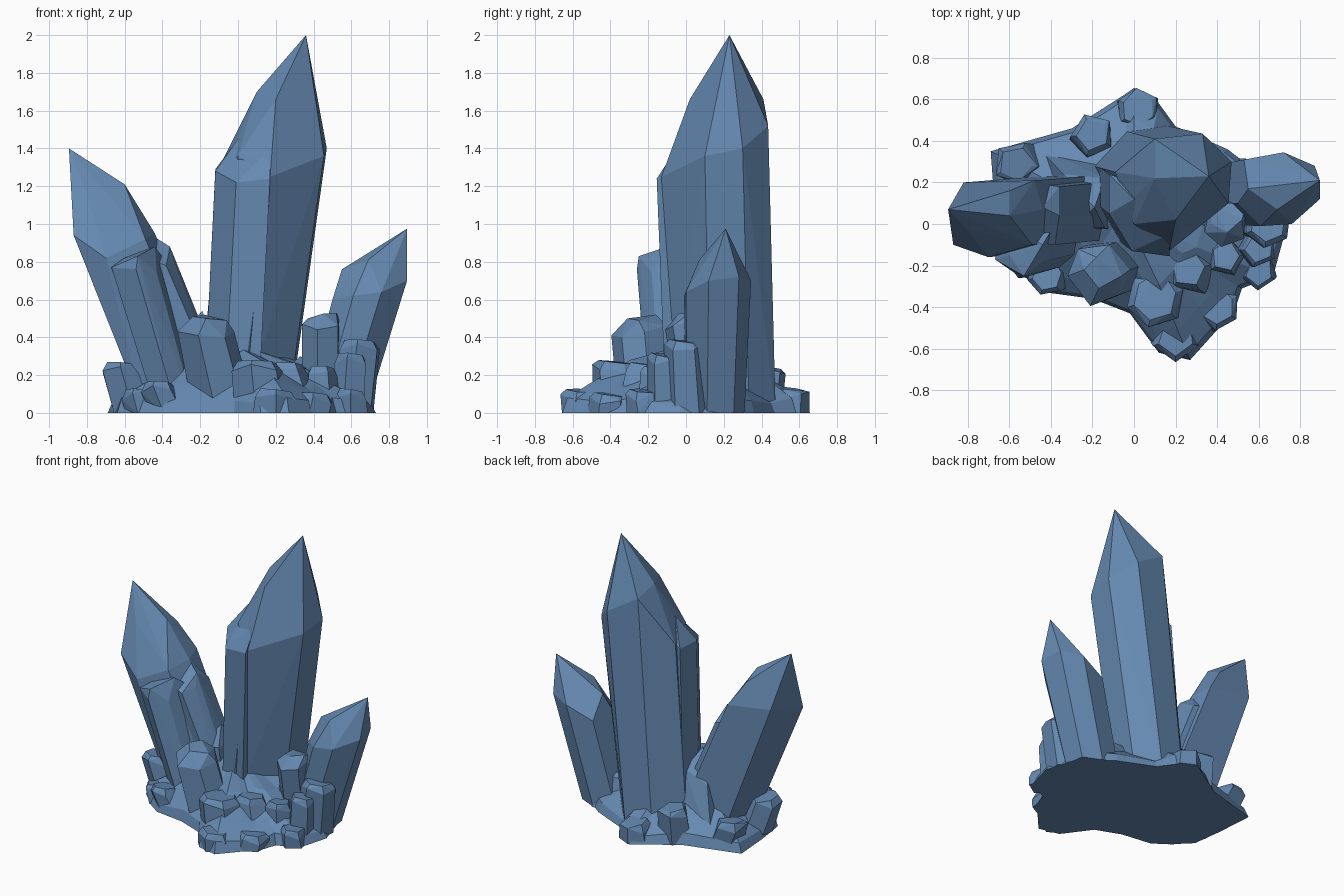
import bpy, bmesh
from math import cos, sin, tau
from mathutils import Vector

mat = bpy.data.materials.new("slate blue crystal")
mat.diffuse_color = (0.13, 0.25, 0.44, 1)


def finish(name, bm):
    bmesh.ops.recalc_face_normals(bm, faces=bm.faces)
    me = bpy.data.meshes.new(name)
    bm.to_mesh(me)
    bm.free()
    me.materials.append(mat)
    ob = bpy.data.objects.new(name, me)
    bpy.context.collection.objects.link(ob)
    return ob


def crystal(name, foot, scale, shoulder, apex, z0=0.0):
    """Leaning faceted prism: shoulder ring, scaled copy at the foot, apex points."""
    c = sum((Vector(p) for p in shoulder), Vector()) / len(shoulder)
    pts = [Vector(p) for p in shoulder + apex]
    for p in shoulder:
        pts.append(Vector((foot[0] + (p[0] - c.x) * scale[0],
                           foot[1] + (p[1] - c.y) * scale[1], z0)))
    bm = bmesh.new()
    for p in pts:
        bm.verts.new(p)
    res = bmesh.ops.convex_hull(bm, input=bm.verts[:])
    junk = {g for g in res["geom_interior"] + res["geom_unused"] if isinstance(g, bmesh.types.BMVert)}
    bmesh.ops.delete(bm, geom=list(junk), context='VERTS')
    bmesh.ops.dissolve_limit(bm, angle_limit=0.06, verts=bm.verts[:], edges=bm.edges[:])
    return finish(name, bm)


# tall main crystal and the fused step on its front left
crystal("main_crystal", (0.045, 0.225), (0.86, 1.04),
        [(0.47, 0.30, 1.40), (0.455, 0.10, 1.36), (0.17, -0.13, 1.25), (0.0, 0.0, 1.36),
         (-0.09, 0.25, 1.32), (0.10, 0.41, 1.66), (0.33, 0.435, 1.52)],
        [(0.36, 0.23, 2.0), (0.10, 0.22, 1.70), (0.20, 0.02, 1.66), (0.0, 0.13, 1.45)])
crystal("main_crystal_step", (-0.05, 0.08), (1.0, 1.0),
        [(0.17, -0.155, 1.24), (-0.01, -0.13, 1.22), (-0.12, 0.05, 1.28), (-0.12, 0.24, 1.29),
         (0.15, 0.15, 1.40)],
        [(0.0, 0.12, 1.45), (0.17, -0.05, 1.40)])

# left crystal with fused side crystals
crystal("left_crystal", (-0.24, 0.06), (1.08, 0.95),
        [(-0.87, -0.10, 0.94), (-0.70, -0.16, 0.82), (-0.49, -0.10, 0.92), (-0.44, 0.07, 0.95),
         (-0.48, 0.21, 0.97), (-0.82, 0.20, 1.02)],
        [(-0.895, 0.07, 1.40), (-0.60, 0.04, 1.21), (-0.60, 0.16, 1.15), (-0.80, -0.03, 1.16)])
crystal("left_crystal_front", (-0.31, -0.08), (0.85, 0.85),
        [(-0.67, -0.17, 0.77), (-0.54, -0.26, 0.76), (-0.43, -0.18, 0.74), (-0.38, 0.0, 0.80), (-0.62, 0.0, 0.82)],
        [(-0.53, -0.25, 0.83), (-0.44, -0.10, 0.88), (-0.60, -0.15, 0.82)])
crystal("left_crystal_side", (-0.08, 0.07), (1.0, 1.0),
        [(-0.50, -0.09, 0.82), (-0.38, -0.10, 0.78), (-0.34, 0.0, 0.80), (-0.36, 0.18, 0.80), (-0.50, 0.2, 0.84)],
        [(-0.36, 0.04, 0.88), (-0.44, 0.08, 0.93)])

# right crystal and its low neighbour
crystal("right_crystal", (0.51, 0.15), (0.85, 0.88),
        [(0.895, 0.12, 0.70), (0.76, 0.0, 0.64), (0.61, -0.01, 0.62), (0.50, 0.10, 0.60),
         (0.53, 0.31, 0.62), (0.72, 0.345, 0.70), (0.87, 0.28, 0.72)],
        [(0.895, 0.21, 0.975), (0.55, 0.17, 0.76), (0.69, 0.07, 0.81)])
crystal("right_inner_crystal", (0.44, 0.07), (1, 1),
        [(0.34, -0.04, 0.47), (0.42, -0.11, 0.44), (0.53, -0.07, 0.46), (0.54, 0.1, 0.5), (0.37, 0.1, 0.5)],
        [(0.37, 0.0, 0.50), (0.45, -0.04, 0.525), (0.52, 0.02, 0.53)])


def shard(name, foot, top, r, n, turn, cap=0.75, drop=0.045):
    """Small blunt shard: n-sided prism from foot to top with a chamfered end."""
    ring, capped = [], []
    for i in range(n):
        a = turn + tau * i / n
        ring.append((top[0] + r * cos(a), top[1] + r * sin(a), top[2] - drop * (1 + 0.5 * cos(2 * a + turn))))
        capped.append((top[0] + r * cap * cos(a), top[1] + r * cap * sin(a), top[2] - 0.012 * (1 + sin(a + turn))))
    crystal(name, foot, (1.1, 1.1), ring, capped)


# front blocks
crystal("front_block", (-0.07, -0.20), (1.1, 1.0),
        [(-0.32, -0.25, 0.43), (-0.21, -0.395, 0.41), (-0.07, -0.34, 0.40), (-0.02, -0.22, 0.43),
         (-0.12, -0.10, 0.46), (-0.27, -0.12, 0.46)],
        [(-0.24, -0.22, 0.51), (-0.17, -0.31, 0.50), (-0.06, -0.25, 0.49), (-0.18, -0.16, 0.52)])
for i, s in enumerate([
    # foot, top, radius, sides, turn
    ((0.13, -0.34), (0.10, -0.36, 0.28), 0.14, 6, 0.3),
    ((0.20, -0.53), (0.20, -0.55, 0.13), 0.115, 5, 0.95),
    ((0.33, -0.26), (0.26, -0.22, 0.27), 0.11, 5, 0.2),
    ((0.38, -0.40), (0.40, -0.40, 0.11), 0.11, 6, 0.5),
    ((0.60, 0.02), (0.645, 0.0, 0.39), 0.115, 6, 0.4),
    ((0.58, -0.11), (0.60, -0.12, 0.32), 0.09, 5, 0.7),
    ((0.45, -0.16), (0.44, -0.16, 0.25), 0.09, 5, 0.1),
    ((0.60, -0.22), (0.60, -0.235, 0.13), 0.085, 5, 0.9),
    ((-0.36, -0.22), (-0.42, -0.25, 0.17), 0.095, 6, 0.2),
    ((-0.50, -0.17), (-0.53, -0.18, 0.13), 0.085, 5, 0.6),
    ((-0.55, 0.0), (-0.62, -0.03, 0.27), 0.11, 6, 0.5),
    ((-0.50, 0.27), (-0.57, 0.29, 0.20), 0.11, 5, 2.4),
    ((-0.20, 0.40), (-0.20, 0.43, 0.25), 0.105, 5, 0.7),
    ((0.02, 0.54), (0.02, 0.55, 0.14), 0.105, 6, 0.6),
]):
    shard("small_shard_%02d" % (i + 1), *s)

# rough base: outline rings rising to a mound
outline = [(0.73, -0.03), (0.67, -0.25), (0.52, -0.31), (0.48, -0.43), (0.40, -0.51), (0.27, -0.655),
           (0.12, -0.62), (-0.02, -0.43), (-0.20, -0.36), (-0.42, -0.33), (-0.52, -0.26), (-0.64, -0.14),
           (-0.67, 0.08), (-0.69, 0.35), (-0.30, 0.46), (-0.05, 0.62), (0.0, 0.655), (0.12, 0.58),
           (0.20, 0.47), (0.45, 0.36), (0.66, 0.20)]
bm = bmesh.new()
rings = []
for k, z in ((1.0, 0.0), (0.96, 0.05), (0.78, 0.125), (0.45, 0.25)):
    rings.append([bm.verts.new((x * k, y * k, z + (0.015 * (i % 3) if z else 0)))
                  for i, (x, y) in enumerate(outline)])
n = len(outline)
for a, b in zip(rings, rings[1:]):
    for i in range(n):
        j = (i + 1) % n
        bm.faces.new((a[i], a[j], b[j], b[i]))
bm.faces.new(rings[0][::-1])
hub = bm.verts.new((-0.05, 0.06, 0.38))
for i in range(n):
    bm.faces.new((rings[-1][i], rings[-1][(i + 1) % n], hub))
finish("rock_base", bm)

# saddles of rock joining the crystals
crystal("rock_saddle_left", (-0.25, 0.16), (2.0, 1.6),
        [(-0.30, -0.02, 0.40), (-0.14, -0.02, 0.42), (-0.14, 0.22, 0.42), (-0.34, 0.24, 0.36)],
        [(-0.19, 0.08, 0.54)])
crystal("rock_saddle_right", (0.36, 0.12), (2.0, 1.5),
        [(0.26, -0.02, 0.24), (0.42, -0.02, 0.24), (0.44, 0.24, 0.22), (0.28, 0.24, 0.22)],
        [(0.33, 0.10, 0.30)])
